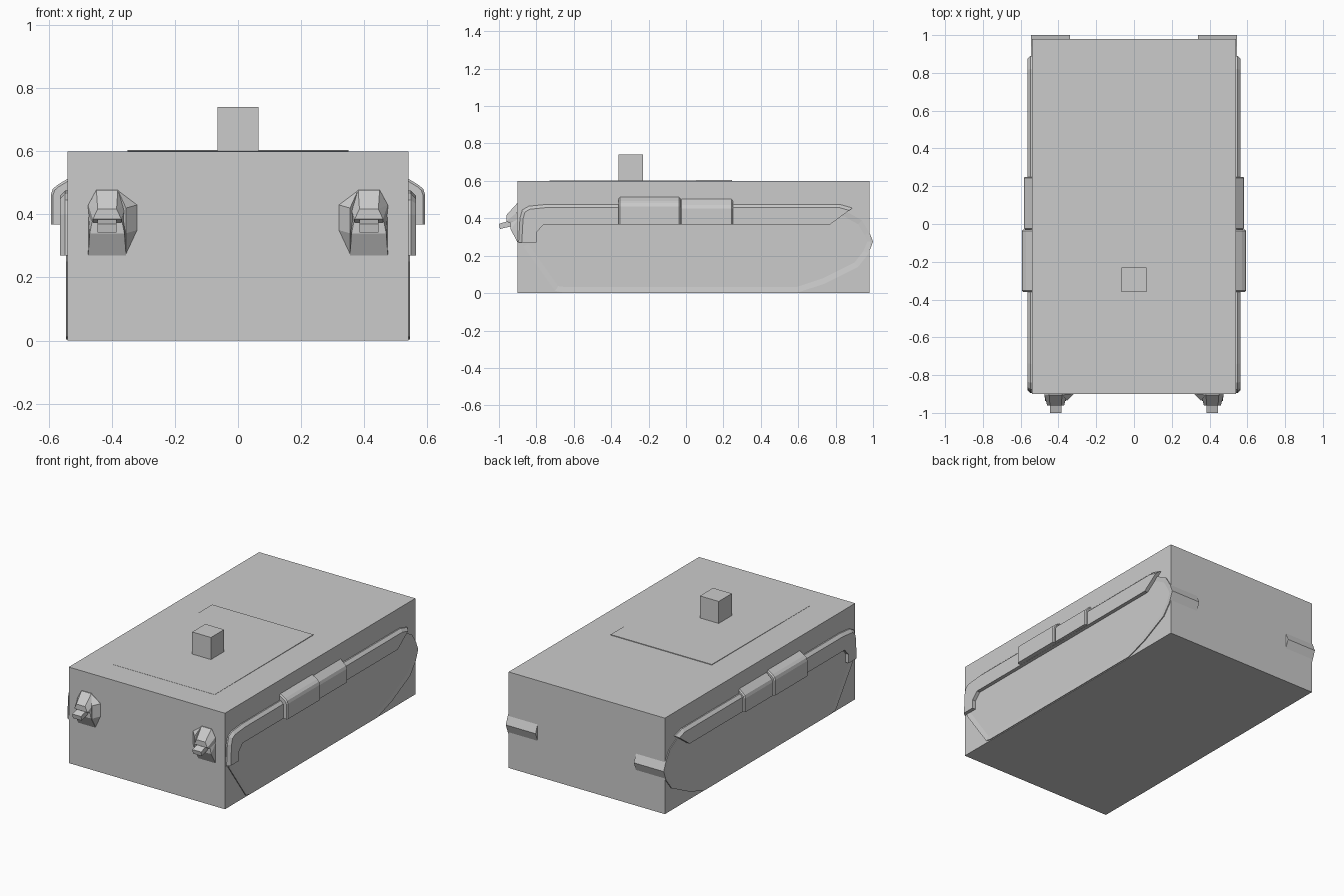
import bpy, bmesh
from mathutils import Vector

cube = bpy.data.objects.get("Cube")
if cube:
    bpy.data.objects.remove(cube, do_unlink=True)

grey = bpy.data.materials.new("plain grey")
grey.use_nodes = True
grey.diffuse_color = (0.6, 0.6, 0.6, 1)
grey.node_tree.nodes["Principled BSDF"].inputs["Base Color"].default_value = (0.6, 0.6, 0.6, 1)


def finish(name, bm, mirror=False):
    bmesh.ops.recalc_face_normals(bm, faces=bm.faces)
    mesh = bpy.data.meshes.new(name)
    bm.to_mesh(mesh)
    bm.free()
    mesh.materials.append(grey)
    obj = bpy.data.objects.new(name, mesh)
    bpy.context.collection.objects.link(obj)
    if mirror:
        obj.modifiers.new("both sides", 'MIRROR').use_axis[0] = True
    return obj


def prism(points, axis, a, b):
    """Extrude a 2D outline along an axis: 'x' takes (y, z), 'y' takes (x, z)."""
    bm = bmesh.new()
    place = (lambda p, d: (d, *p)) if axis == 'x' else (lambda p, d: (p[0], d, p[1]))
    face = bm.faces.new([bm.verts.new(place(p, a)) for p in points])
    ext = bmesh.ops.extrude_face_region(bm, geom=[face])
    shift = Vector(place((0, 0), b - a))
    bmesh.ops.translate(bm, vec=shift, verts=[v for v in ext["geom"] if isinstance(v, bmesh.types.BMVert)])
    bmesh.ops.recalc_face_normals(bm, faces=bm.faces)
    return bm


def box(x0, x1, y0, y1, z0, z1):
    return prism([(x0, z0), (x1, z0), (x1, z1), (x0, z1)], 'y', y0, y1)


def hull(points):
    bm = bmesh.new()
    for p in points:
        bm.verts.new(p)
    bmesh.ops.convex_hull(bm, input=bm.verts)
    bmesh.ops.dissolve_limit(bm, angle_limit=0.02, verts=bm.verts, edges=bm.edges)
    return bm


# Main body, roof block and slightly tilted roof panel
finish("body", box(-0.54, 0.54, -0.9, 0.98, 0, 0.6))
finish("roof_block", box(-0.065, 0.065, -0.36, -0.23, 0.6, 0.74))
finish("roof_panel", prism([(-0.73, 0.59), (0.245, 0.59), (0.245, 0.604), (-0.73, 0.601)], 'x', -0.35, 0.35))

# Tracks with a recessed side panel; their rear curve pokes out of the body
track_outline = [(-0.66, 0.004), (0.6, 0.004), (0.74, 0.05), (0.92, 0.14), (0.975, 0.21),
                 (1.0, 0.275), (0.98, 0.325), (0.94, 0.39), (0.85, 0.44), (-0.8, 0.42),
                 (-0.885, 0.3), (-0.87, 0.25), (-0.7, 0.012)]
track = prism(track_outline, 'x', 0.34, 0.546)
side = [f for f in track.faces if f.normal.x > 0.9]
bmesh.ops.inset_region(track, faces=side, thickness=0.03, depth=-0.004)
finish("track", track, True)

# Fenders with a chamfered upper edge
fender_outline = [(-0.895, 0.27), (-0.8, 0.27), (-0.8, 0.325), (-0.76, 0.367), (0.77, 0.367),
                  (0.89, 0.455), (0.82, 0.475), (-0.74, 0.475), (-0.84, 0.465),
                  (-0.875, 0.445), (-0.888, 0.4)]
fender = prism(fender_outline, 'x', 0.5, 0.565)
rim = [e for e in fender.edges if all(v.co.x > 0.56 for v in e.verts)
       and (sum(v.co.z for v in e.verts) > 0.85 or all(v.co.y < -0.83 for v in e.verts))]
bmesh.ops.bevel(fender, geom=rim, offset=0.017, segments=1, affect='EDGES')
finish("fender", fender, True)

# Stowage boxes sitting on the fenders
for name, y0, y1, out, top in (("front_side_box", -0.36, -0.03, 0.593, 0.513),
                               ("rear_side_box", -0.03, 0.25, 0.583, 0.503)):
    section = [(0.5, 0.368), (out, 0.368), (out, top - 0.05), (out - 0.006, top - 0.032),
               (out - 0.02, top - 0.02), (0.54, top), (0.5, top)]
    storage = prism(section, 'y', y0, y1)
    ends = [e for e in storage.edges if abs(e.verts[0].co.y - e.verts[1].co.y) < 0.001
            and max(v.co.x for v in e.verts) > out - 0.03 and min(v.co.x for v in e.verts) > 0.52]
    bmesh.ops.bevel(storage, geom=ends, offset=0.007, segments=1, affect='EDGES')
    finish(name, storage, True)

# Front fittings: back plate, overhanging hood, inner wing and short barrel
cx = 0.415


def ring(y, pairs):
    return [(cx + s * w, y, z) for w, z in pairs for s in (-1, 1)]


finish("mount_plate", hull(ring(-0.88, [(0.06, 0.27), (0.06, 0.42)]) + ring(-0.9, [(0.06, 0.27)])
                           + ring(-0.937, [(0.045, 0.39), (0.055, 0.34)])), True)
finish("mount_hood", hull(ring(-0.88, [(0.034, 0.478), (0.06, 0.43), (0.06, 0.38)])
                          + ring(-0.905, [(0.034, 0.478), (0.06, 0.43)])
                          + ring(-0.96, [(0.03, 0.417), (0.045, 0.385)])
                          + ring(-0.945, [(0.03, 0.405), (0.045, 0.375)])), True)
finish("mount_wing", hull([(0.355, y, z) for y in (-0.88, -0.937) for z in (0.34, 0.42)]
                          + [(0.355, -0.9, 0.275), (0.38, -0.88, 0.475), (0.38, -0.905, 0.475),
                             (0.32, -0.88, 0.35), (0.32, -0.9, 0.35), (0.32, -0.9, 0.43),
                             (0.32, -0.88, 0.43)]), True)
finish("barrel", hull(ring(-0.92, [(0.03, 0.36), (0.03, 0.395)])
                      + ring(-0.995, [(0.03, 0.343)]) + ring(-1.0, [(0.03, 0.37)])), True)
